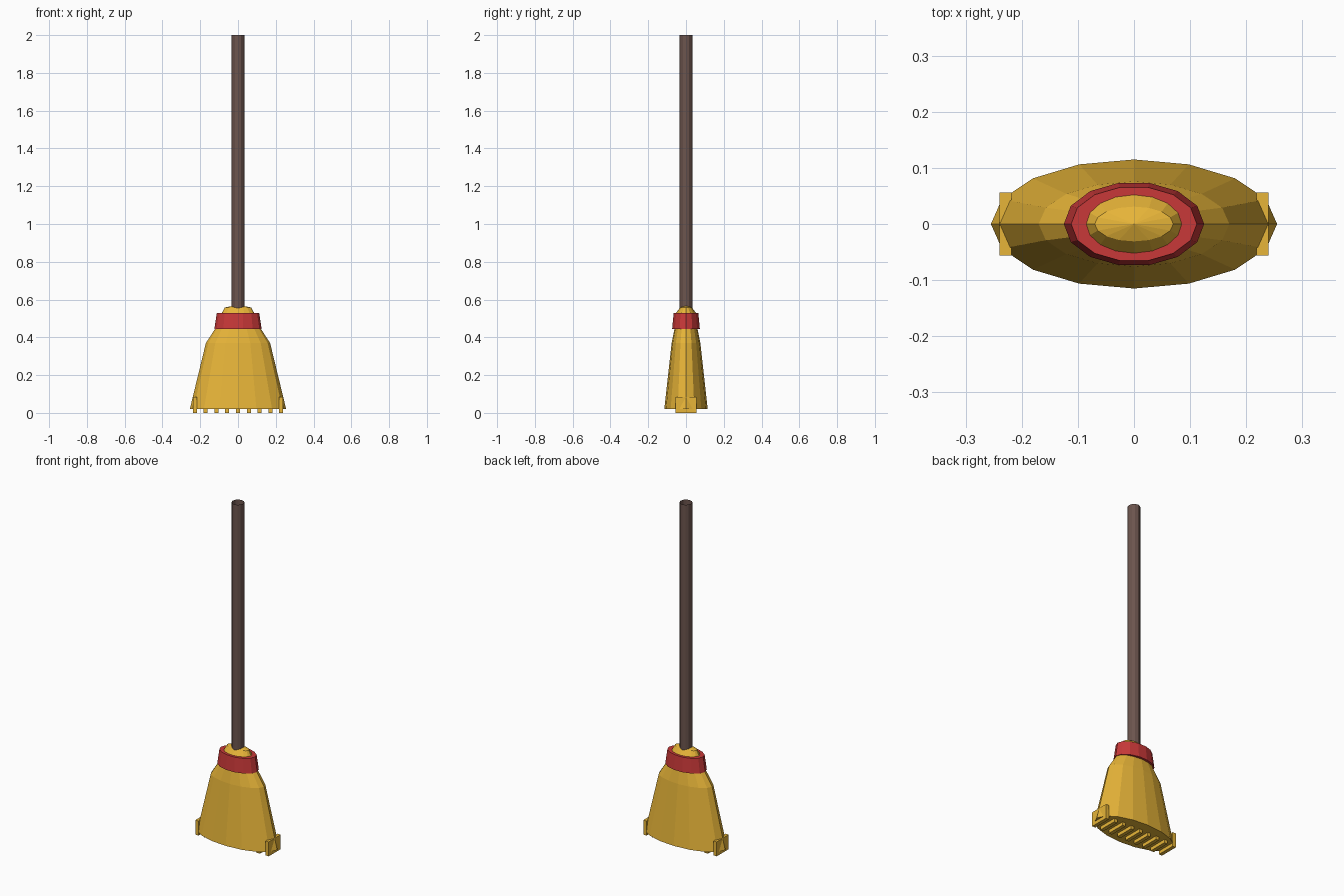
import bpy, bmesh
from math import cos, sin, pi

if "Cube" in bpy.data.objects:
    bpy.data.objects.remove(bpy.data.objects["Cube"])


def material(name, rgb):
    m = bpy.data.materials.new(name)
    m.diffuse_color = (*rgb, 1)
    m.use_nodes = True
    m.node_tree.nodes["Principled BSDF"].inputs["Base Color"].default_value = m.diffuse_color
    return m


STRAW = material("straw", (0.80, 0.46, 0.04))
RED = material("red_binding", (0.58, 0.04, 0.04))
WOOD = material("dark_wood", (0.15, 0.09, 0.075))


def finish(name, bm, mat):
    bmesh.ops.recalc_face_normals(bm, faces=bm.faces)
    me = bpy.data.meshes.new(name)
    bm.to_mesh(me)
    bm.free()
    me.materials.append(mat)
    ob = bpy.data.objects.new(name, me)
    bpy.context.collection.objects.link(ob)
    return ob


def loft(name, levels, sides, mat, cap_bottom=False, apex=None, closed=False):
    """Skin elliptical rings given as (z, x radius, y radius)."""
    bm = bmesh.new()
    rings = [[bm.verts.new((rx * cos(2 * pi * i / sides), ry * sin(2 * pi * i / sides), z))
              for i in range(sides)] for z, rx, ry in levels]
    pairs = list(zip(rings, rings[1:]))
    if closed:
        pairs.append((rings[-1], rings[0]))
    for a, b in pairs:
        for i in range(sides):
            j = (i + 1) % sides
            bm.faces.new((a[i], a[j], b[j], b[i]))
    if cap_bottom:
        bm.faces.new(rings[0][::-1])
    if apex is not None:
        tip = bm.verts.new((0, 0, apex))
        for i in range(sides):
            bm.faces.new((rings[-1][i], rings[-1][(i + 1) % sides], tip))
    return finish(name, bm, mat)


# Flared straw head with a shallow conical top
loft("straw_head",
     [(0.02, 0.255, 0.115), (0.37, 0.17, 0.076), (0.45, 0.118, 0.06),
      (0.53, 0.085, 0.052), (0.558, 0.07, 0.031)],
     16, STRAW, cap_bottom=True, apex=0.572)

# Red binding band around the neck
loft("binding_band",
     [(0.445, 0.125, 0.075), (0.53, 0.112, 0.067), (0.53, 0.084, 0.051), (0.445, 0.11, 0.055)],
     14, RED, closed=True)

# Open-ended handle tube
loft("handle", [(0.545, 0.034, 0.034), (2.0, 0.034, 0.034)], 12, WOOD)

# Row of bristle slats at the bottom edge
for k in range(9):
    bm = bmesh.new()
    bmesh.ops.create_cube(bm, size=1)
    bmesh.ops.scale(bm, vec=(0.021, 0.112, 0.085), verts=bm.verts)
    bmesh.ops.translate(bm, vec=((k - 4) * 0.0572, 0, 0.0425), verts=bm.verts)
    finish(f"bristle_slat_{k + 1}", bm, STRAW)
